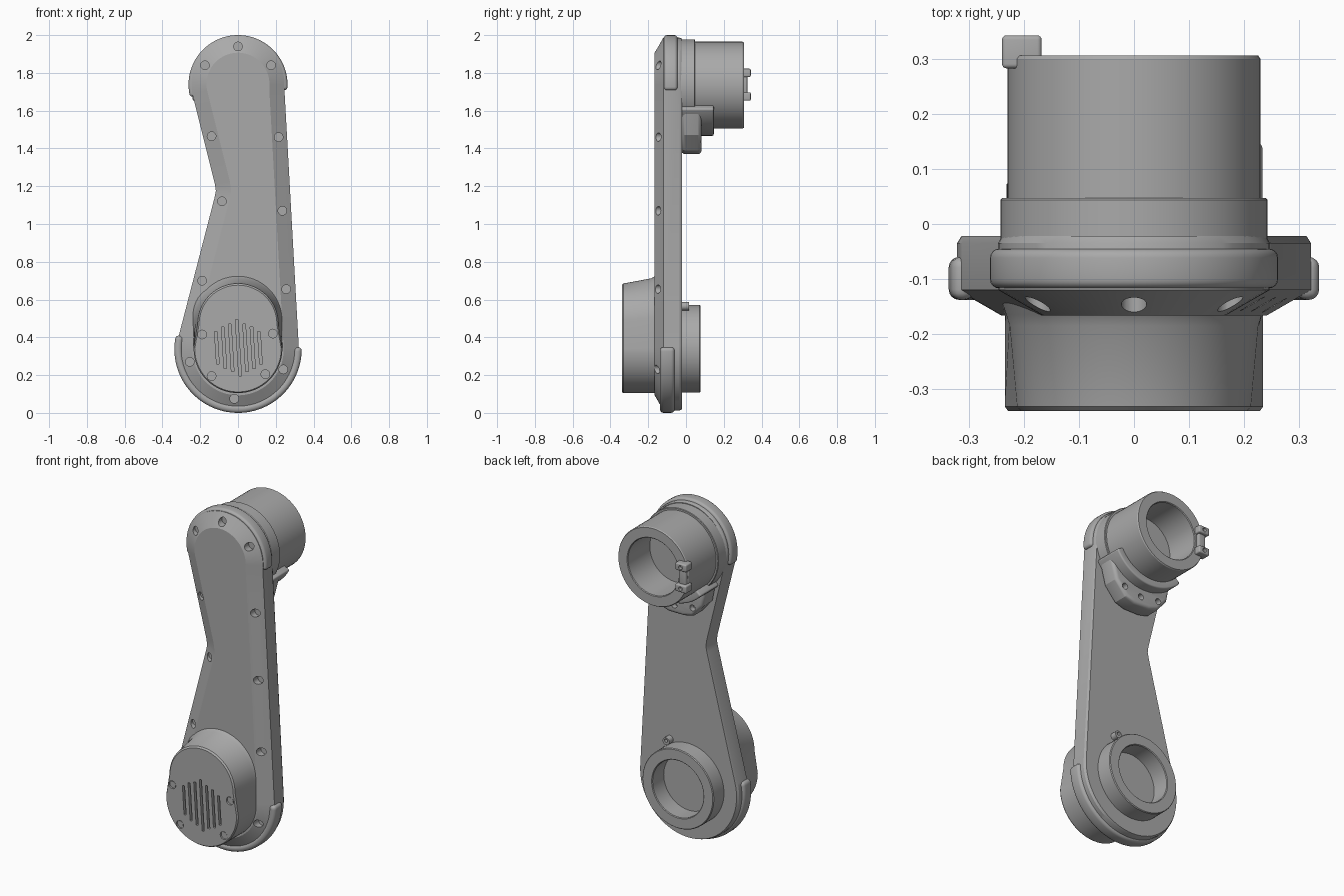
import bpy, bmesh
from math import radians, sin, cos

old = bpy.data.objects.get("Cube")
if old:
    bpy.data.objects.remove(old)

grey = bpy.data.materials.new("satin grey")
grey.use_nodes = True
grey.diffuse_color = (0.4, 0.4, 0.4, 1)
grey.node_tree.nodes["Principled BSDF"].inputs["Base Color"].default_value = (0.4, 0.4, 0.4, 1)

TOP, LOW = 1.735, 0.34      # heights of the two joint axes
parts = []


def arc(cx, cz, r, a0, a1, n=32):
    """Points on an arc in the x-z plane."""
    steps = [radians(a0 + (a1 - a0) * i / n) for i in range(n + 1)]
    return [(cx + r * cos(a), cz + r * sin(a)) for a in steps]


def circle(cx, cz, r, n=64):
    return arc(cx, cz, r, 0, 360, n)[:-1]


def loft(name, rings, bevel=0, segments=4):
    """Skin a list of (outline, y) rings and cap both ends."""
    bm = bmesh.new()
    loops = [[bm.verts.new((x, y, z)) for x, z in pts] for pts, y in rings]
    for a, b in zip(loops, loops[1:]):
        for i in range(len(a)):
            j = (i + 1) % len(a)
            bm.faces.new((a[i], a[j], b[j], b[i]))
    bm.faces.new(loops[0])
    bm.faces.new(loops[-1])
    bmesh.ops.recalc_face_normals(bm, faces=bm.faces)
    mesh = bpy.data.meshes.new(name)
    bm.to_mesh(mesh)
    bm.free()
    mesh.materials.append(grey)
    ob = bpy.data.objects.new(name, mesh)
    bpy.context.collection.objects.link(ob)
    if bevel:
        mod = ob.modifiers.new("round", 'BEVEL')
        mod.width, mod.segments = bevel, segments
        mod.limit_method, mod.angle_limit = 'ANGLE', radians(40)
    parts.append(ob)
    return ob


def prism(name, pts, y0, y1, bevel=0):
    return loft(name, [(pts, y0), (pts, y1)], bevel)


def turned(name, cz, profile):
    """Round part along y from (radius, y) pairs."""
    return loft(name, [(circle(0, cz, r), y) for r, y in profile])


def band(name, cz, r0, r1, a0, a1, y0, y1, bevel):
    pts = arc(0, cz, r1, a0, a1, 48) + arc(0, cz, r0, a1, a0, 48)
    return prism(name, pts, y0, y1, bevel)


def apply_all(ob):
    bpy.context.view_layer.objects.active = ob
    for mod in list(ob.modifiers):
        bpy.ops.object.modifier_apply(modifier=mod.name)


def cut(ob, outlines, y0, y1):
    """Cut straight pockets of the given outlines into a part."""
    for pts in outlines:
        cutter = prism("cutter", pts, y0, y1)
        cutter.hide_render = True
        parts.remove(cutter)
        mod = ob.modifiers.new("pocket", 'BOOLEAN')
        mod.operation, mod.solver, mod.object = 'DIFFERENCE', 'EXACT', cutter
        apply_all(ob)
        bpy.data.objects.remove(cutter)


def holes(ob, places, r, y0, y1):
    cut(ob, [circle(x, z, r, 20) for x, z in places], y0, y1)


# Arm plate with a waisted side and a sloping front border
outline = (arc(0, 1.74, 0.247, -6, 192) + [(-0.122, 1.21), (-0.117, 1.175), (-0.124, 1.14)]
           + arc(0, 0.335, 0.322, 166, 363, 48))
plate = loft("arm_plate", [(outline, -0.12), (outline, -0.035),
                           ([(x * 0.975, 1 + (z - 1) * 0.995) for x, z in outline], -0.022)])
bm = bmesh.new()
bm.from_mesh(plate.data)
bm.faces.ensure_lookup_table()
front = min(bm.faces, key=lambda f: f.calc_center_median().y)
bmesh.ops.inset_region(bm, faces=[front], thickness=0.08, depth=0.046, use_even_offset=True)
bm.to_mesh(plate.data)
bm.free()
holes(plate, [(0, 1.94), (-0.175, 1.84), (0.175, 1.84), (-0.14, 1.465), (0.215, 1.46),
              (-0.085, 1.12), (0.235, 1.07), (-0.19, 0.7), (0.255, 0.655),
              (-0.255, 0.27), (0.24, 0.23), (-0.02, 0.075)], 0.023, -0.3, -0.118)
cut(plate, [circle(0, LOW, 0.166)], -0.1, 0.1)

# Rounded bumper rims around both ends
band("upper_rim", 1.738, 0.225, 0.262, -7, 195, -0.117, -0.045, 0.017)
band("lower_rim", 0.337, 0.295, 0.337, 167, 362, -0.138, -0.06, 0.019)

# Front housing: egg-shaped and flared at the plate
def egg(grow, trim=0):
    low = arc(0, LOW, 0.235 - trim, 180, 360)
    high = arc(0, 0.47 + grow * 0.5, 0.212 + grow * 0.5 - trim, 0, 180)
    return low + high


housing = loft("front_housing", [(egg(0.07), -0.125), (egg(0.042), -0.165), (egg(0.03), -0.185),
                                 (egg(0.003), -0.332), (egg(0, 0.006), -0.34)])
slots = []
for i in range(-3, 4):
    half = (0.155, 0.13, 0.115, 0.09)[abs(i)]
    x, lean, w = i * 0.038 + 0.002, half * 0.06, 0.007
    slots.append([(x - lean - w, LOW + half), (x - lean + w, LOW + half),
                  (x + lean + w, LOW + 0.01 - half), (x + lean - w, LOW + 0.01 - half)])
cut(housing, slots, -0.4, -0.322)
screws = [(-0.19, 0.415), (0.185, 0.42), (-0.14, 0.195), (0.145, 0.205)]
holes(housing, screws, 0.023, -0.4, -0.33)
for x, z in screws:
    prism("housing_screw", circle(x, z, 0.018, 20), -0.335, -0.325)

# Lower rear socket and its small lug
turned("lower_socket", LOW, [(0.232, -0.03), (0.232, 0.072), (0.228, 0.077), (0.17, 0.077),
                             (0.166, 0.073), (0.166, -0.098), (0.18, -0.098), (0.18, -0.03)])
lug = prism("socket_lug", circle(0.12, 0.565, 0.022, 20), -0.03, 0.015)
holes(lug, [(0.12, 0.57)], 0.01, -0.01, 0.1)

# Upper rear barrel with collar
turned("upper_barrel", TOP, [(0.23, -0.03), (0.23, 0.3), (0.226, 0.306), (0.17, 0.306),
                             (0.166, 0.302), (0.166, 0.1)])
turned("barrel_collar", TOP, [(0.24, -0.05), (0.243, -0.046), (0.243, 0.044), (0.24, 0.047)])

# Bracket under the barrel: curved saddle on a lobed flange
band("bracket_saddle", TOP, 0.222, 0.268, 222, 332, -0.025, 0.147, 0.01)
flange = prism("bracket_flange", [(-0.185, 1.56), (-0.165, 1.46), (-0.1, 1.385), (-0.04, 1.37),
                                  (0.06, 1.37), (0.12, 1.39), (0.19, 1.47), (0.225, 1.6),
                                  (0.1, 1.54), (-0.08, 1.54)], -0.025, 0.082, 0.02)
apply_all(flange)
holes(flange, [(-0.1, 1.435), (0.02, 1.42), (0.13, 1.445)], 0.018, 0.05, 0.2)

# Cable clip on the barrel mouth
prism("clip_body", [(-0.225, 1.69), (-0.18, 1.69), (-0.18, 1.79), (-0.225, 1.79)],
      0.285, 0.325, 0.006)
for z in (1.675, 1.8):
    end = prism("clip_end", [(-0.24, z - 0.022), (-0.168, z - 0.022),
                             (-0.168, z + 0.022), (-0.24, z + 0.022)], 0.283, 0.343, 0.008)
    apply_all(end)
    holes(end, [(-0.204, z)], 0.012, 0.325, 0.4)

# Finish: keep modifiers baked, smooth curves and sharp edges
for ob in parts:
    apply_all(ob)
bpy.ops.object.select_all(action='DESELECT')
for ob in parts:
    ob.select_set(True)
bpy.ops.object.shade_smooth_by_angle(angle=radians(25))
